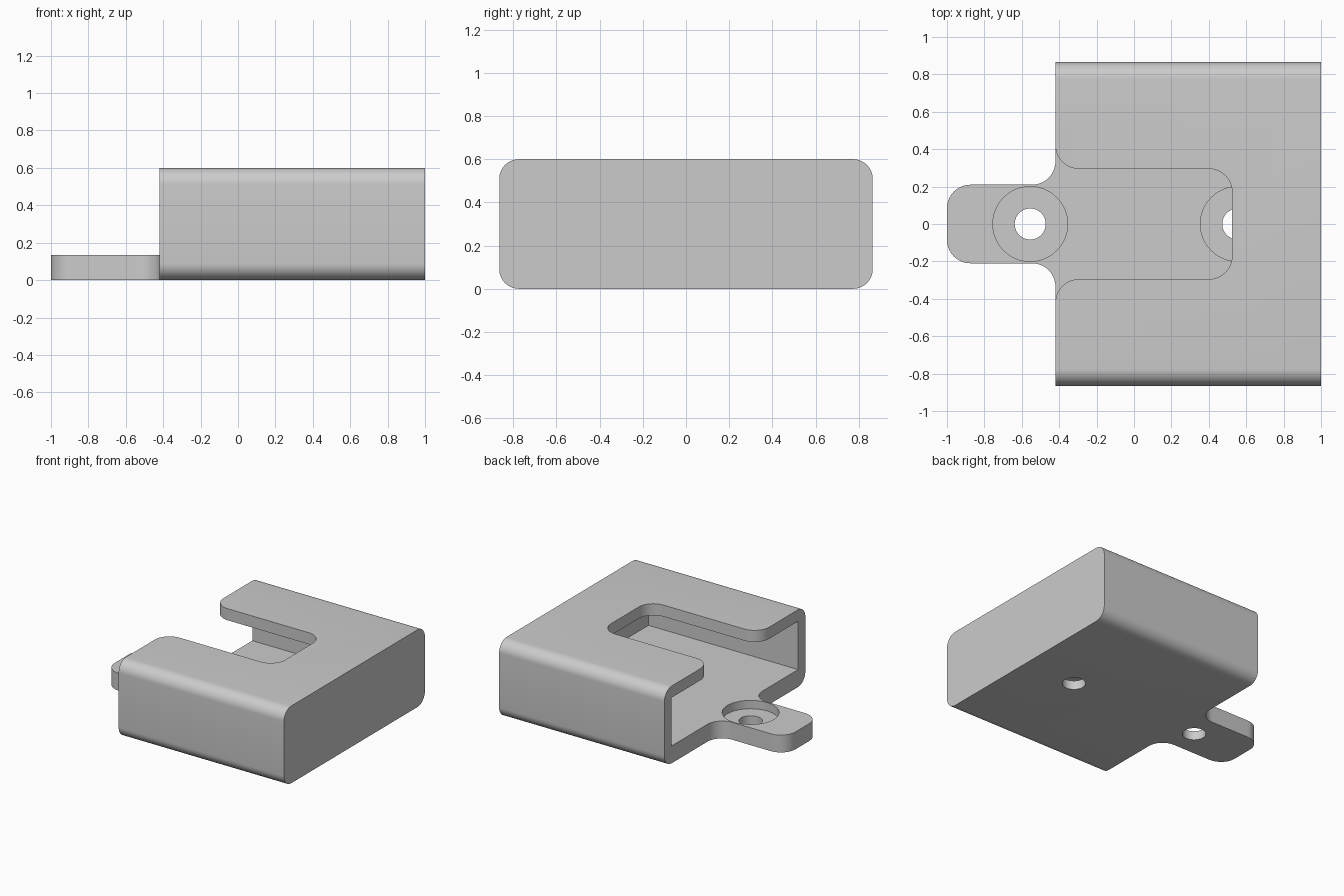
import bpy, bmesh, math
from mathutils import Vector, Matrix

if "Cube" in bpy.data.objects:
    bpy.data.objects.remove(bpy.data.objects["Cube"])

HALF_W, HEIGHT = 0.865, 0.6       # outer housing
OPEN_X, BACK_X = -0.42, 1.0       # open end and closed end
FLOOR, WALL = 0.135, 0.09
ROUND = 0.125                     # plan-view corner radius

grey = bpy.data.materials.new("plain grey")
grey.use_nodes = True
grey.diffuse_color = (0.6, 0.6, 0.6, 1)
grey.node_tree.nodes["Principled BSDF"].inputs["Base Color"].default_value = (0.6, 0.6, 0.6, 1)


def rounded(corners, steps=10):
    """Turn (a, b, radius) right-angled corners into an outline with arcs."""
    pts = []
    for i, (a, b, r) in enumerate(corners):
        p = Vector((a, b))
        if r == 0:
            pts.append(p)
            continue
        u = (Vector(corners[i - 1][:2]) - p).normalized()
        v = (Vector(corners[(i + 1) % len(corners)][:2]) - p).normalized()
        centre = p + (u + v) * r
        for k in range(steps + 1):
            t = k / steps * math.pi / 2
            pts.append(centre - v * r * math.cos(t) - u * r * math.sin(t))
    return pts


def prism(name, outline, low, high, along_x=False):
    """Extrude an outline along z, or along x when it is given in y and z."""
    bm = bmesh.new()
    face = bm.faces.new([bm.verts.new((p[0], p[1], low)) for p in outline])
    top = bmesh.ops.extrude_face_region(bm, geom=[face])["geom"]
    verts = [g for g in top if isinstance(g, bmesh.types.BMVert)]
    bmesh.ops.translate(bm, verts=verts, vec=(0, 0, high - low))
    if along_x:
        bmesh.ops.transform(bm, verts=bm.verts,
                            matrix=Matrix(((0, 0, 1, 0), (1, 0, 0, 0), (0, 1, 0, 0), (0, 0, 0, 1))))
    bmesh.ops.recalc_face_normals(bm, faces=bm.faces)
    mesh = bpy.data.meshes.new(name)
    bm.to_mesh(mesh)
    bm.free()
    mesh.materials.append(grey)
    obj = bpy.data.objects.new(name, mesh)
    bpy.context.collection.objects.link(obj)
    return obj


def disc(x, radius, sides=64):
    return [(x + radius * math.cos(2 * math.pi * i / sides),
             radius * math.sin(2 * math.pi * i / sides)) for i in range(sides)]


def mirrored(half):
    """Complete an outline symmetric about y = 0."""
    return rounded(half + [(x, -y, r) for x, y, r in reversed(half)])


def combine(target, tool, operation):
    mod = target.modifiers.new(operation.lower(), "BOOLEAN")
    mod.operation, mod.solver, mod.object = operation, "EXACT", tool
    bpy.ops.object.select_all(action="DESELECT")
    bpy.context.view_layer.objects.active = target
    target.select_set(True)
    bpy.ops.object.modifier_apply(modifier=mod.name)
    bpy.data.objects.remove(tool)


# Housing: rounded tube section, closed at one end
section = rounded([(-HALF_W, 0, WALL), (HALF_W, 0, WALL),
                   (HALF_W, HEIGHT, WALL), (-HALF_W, HEIGHT, WALL)])
housing = prism("housing", section, OPEN_X, BACK_X, along_x=True)
inner = HALF_W - WALL
cavity = prism("cavity_cutter", [(-inner, FLOOR), (inner, FLOOR),
                                 (inner, HEIGHT - WALL), (-inner, HEIGHT - WALL)],
               OPEN_X - 0.2, BACK_X - FLOOR, along_x=True)
combine(housing, cavity, "DIFFERENCE")

# Mounting tab, blended into the floor
tab = prism("mounting_tab", mirrored([
    (-1, 0.21, ROUND), (OPEN_X, 0.21, ROUND),
    (OPEN_X, 0.4, 0), (OPEN_X + 0.1, 0.4, 0)]), 0, FLOOR)
combine(housing, tab, "UNION")

# Slot in the roof with flared mouth
slot = prism("slot_cutter", mirrored([
    (-0.6, 0.5, 0), (OPEN_X, 0.5, 0), (OPEN_X, 0.295, ROUND),
    (0.525, 0.295, ROUND)]), 0.4, 0.8)
combine(housing, slot, "DIFFERENCE")

# Counterbored screw holes
for x in (-0.555, 0.555):
    combine(housing, prism("recess_cutter", disc(x, 0.2), 0.07, 0.3), "DIFFERENCE")
    combine(housing, prism("hole_cutter", disc(x, 0.083), -0.1, 0.2), "DIFFERENCE")

housing.select_set(True)
bpy.ops.object.shade_smooth_by_angle(angle=math.radians(30))
